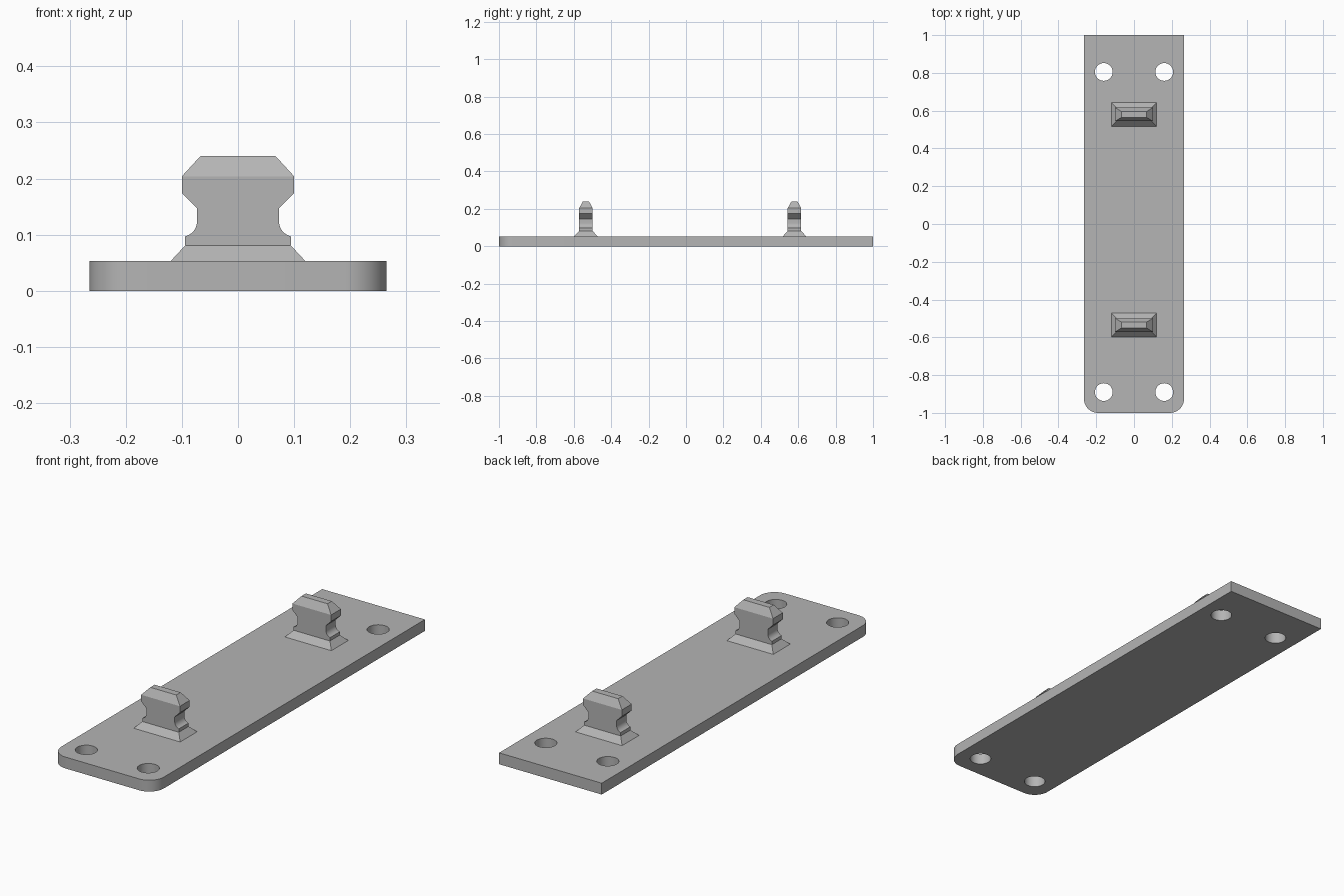
import bpy, bmesh
from math import cos, sin, pi, radians

cube = bpy.data.objects.get("Cube")
if cube:
    bpy.data.objects.remove(cube, do_unlink=True)

grey = bpy.data.materials.new("plain_grey")
grey.use_nodes = True
grey.diffuse_color = (0.46, 0.46, 0.46, 1)
grey.node_tree.nodes["Principled BSDF"].inputs["Base Color"].default_value = grey.diffuse_color


def finish(name, bm):
    bmesh.ops.recalc_face_normals(bm, faces=bm.faces[:])
    mesh = bpy.data.meshes.new(name)
    bm.to_mesh(mesh)
    bm.free()
    mesh.materials.append(grey)
    obj = bpy.data.objects.new(name, mesh)
    bpy.context.collection.objects.link(obj)
    bpy.ops.object.select_all(action='DESELECT')
    obj.select_set(True)
    bpy.context.view_layer.objects.active = obj
    bpy.ops.object.shade_smooth_by_angle(angle=radians(25))
    return obj


def arc(cx, cy, r, start, end, steps):
    return [(cx + r * cos(start + (end - start) * i / steps),
             cy + r * sin(start + (end - start) * i / steps)) for i in range(steps + 1)]


def add_loop(bm, points):
    verts = [bm.verts.new((x, y, 0)) for x, y in points]
    return [bm.edges.new((v, verts[(i + 1) % len(verts)])) for i, v in enumerate(verts)]


# Base plate: rounded front corners, square back corners, four through holes
half_w, thick, corner, hole_r = 0.265, 0.053, 0.075, 0.047
bm = bmesh.new()
inner = half_w - corner
outline = (arc(-inner, corner - 1, corner, pi, 1.5 * pi, 10)
           + arc(inner, corner - 1, corner, 1.5 * pi, 2 * pi, 10)
           + [(half_w, 1), (-half_w, 1)])
edges = add_loop(bm, outline)
for x in (-0.16, 0.16):
    for y in (-0.89, 0.805):
        edges += add_loop(bm, arc(x, y, hole_r, 0, 2 * pi, 32)[:-1])
bmesh.ops.triangle_fill(bm, edges=edges, use_beauty=True, normal=(0, 0, 1))
result = bmesh.ops.extrude_face_region(bm, geom=bm.faces[:])
top = [g for g in result["geom"] if isinstance(g, bmesh.types.BMVert)]
bmesh.ops.translate(bm, verts=top, vec=(0, 0, thick))
bmesh.ops.dissolve_limit(bm, angle_limit=0.01, verts=bm.verts[:], edges=bm.edges[:])
bmesh.ops.triangulate(bm, faces=[f for f in bm.faces if len(f.verts) > 4])
finish("base_plate", bm)

# Locking peg levels: (half width, half depth, height), with a filleted waist
depth = 0.036
levels = [(0.12, 0.063, thick), (0.094, depth, 0.081)]
levels += [(x, depth, z) for x, z in arc(0.101, 0.124, 0.028, radians(256), pi, 8)]
levels += [(0.073, depth, 0.147), (0.1, depth, 0.174),
           (0.1, depth, 0.204), (0.067, 0.016, 0.24)]


def peg(name, y):
    bm = bmesh.new()
    rings = [[bm.verts.new((sx * w, y + sy * d, z))
              for sx, sy in ((-1, -1), (1, -1), (1, 1), (-1, 1))] for w, d, z in levels]
    for a, b in zip(rings, rings[1:]):
        for i in range(4):
            j = (i + 1) % 4
            bm.faces.new((a[i], a[j], b[j], b[i]))
    bm.faces.new(rings[0][::-1])
    bm.faces.new(rings[-1])
    finish(name, bm)


peg("front_peg", -0.535)
peg("back_peg", 0.58)
